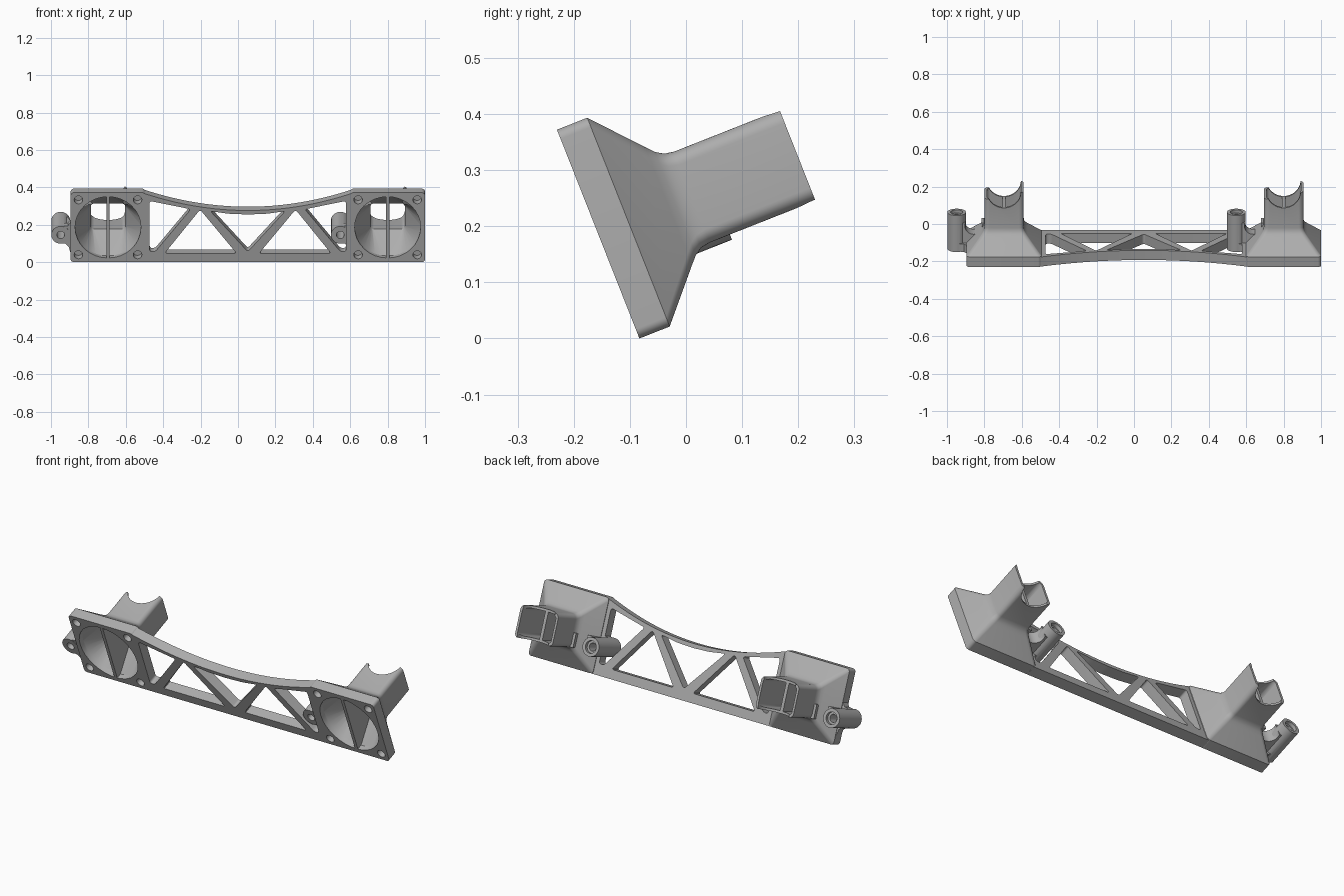
import bpy, bmesh, math
from mathutils import Vector

if "Cube" in bpy.data.objects:
    bpy.data.objects.remove(bpy.data.objects["Cube"])

grey = bpy.data.materials.new("mid grey")
grey.use_nodes = True
colour = (0.42, 0.42, 0.42, 1)
grey.diffuse_color = colour
grey.node_tree.nodes["Principled BSDF"].inputs["Base Color"].default_value = colour

# Tilted frame: x sideways, v up the front face, w backwards through it
TILT = math.radians(21.56)
UP = Vector((0, -math.sin(TILT), math.cos(TILT)))
BACK = Vector((0, math.cos(TILT), math.sin(TILT)))
ORIGIN = Vector((0, -0.083, 0))


def place(x, v, w):
    return ORIGIN + Vector((x, 0, 0)) + UP * v + BACK * w


def loft(name, rings):
    """Closed solid through a row of matching rings."""
    bm = bmesh.new()
    rows = [[bm.verts.new(place(*p)) for p in ring] for ring in rings]
    n = len(rows[0])
    for a, b in zip(rows, rows[1:]):
        for i in range(n):
            j = (i + 1) % n
            bm.faces.new((a[i], a[j], b[j], b[i]))
    bm.faces.new(rows[0])
    bm.faces.new(rows[-1])
    bmesh.ops.recalc_face_normals(bm, faces=bm.faces)
    mesh = bpy.data.meshes.new(name)
    bm.to_mesh(mesh)
    bm.free()
    mesh.materials.append(grey)
    ob = bpy.data.objects.new(name, mesh)
    bpy.context.collection.objects.link(ob)
    return ob


def rounded(cx, cv, hx, hv, r, w, n=8):
    """Rounded rectangle ring; a circle when r nearly equals the half sizes."""
    pts = []
    for q, (sx, sv) in enumerate(((1, 1), (-1, 1), (-1, -1), (1, -1))):
        for k in range(n + 1):
            a = math.pi / 2 * (q + k / n)
            pts.append((cx + sx * (hx - r) + r * math.cos(a),
                        cv + sv * (hv - r) + r * math.sin(a), w))
    return pts


def circle(cx, cv, r, n=32):
    return [(cx + r * math.cos(2 * math.pi * i / n),
             cv + r * math.sin(2 * math.pi * i / n)) for i in range(n)]


def prism(name, pts, w0, w1):
    return loft(name, [[(x, v, w) for x, v in pts] for w in (w0, w1)])


def upright_prism(name, pts, v0, v1):
    return loft(name, [[(x, v, w) for x, w in pts] for v in (v0, v1)])


def box(name, x0, x1, v0, v1, w0, w1):
    return prism(name, [(x0, v0), (x1, v0), (x1, v1), (x0, v1)], w0, w1)


def combine(target, other, op):
    mod = target.modifiers.new("combine", 'BOOLEAN')
    mod.operation = op
    mod.solver = 'EXACT'
    mod.object = other
    bpy.context.view_layer.objects.active = target
    bpy.ops.object.modifier_apply(modifier=mod.name)
    bpy.data.objects.remove(other)


def fillet(poly, r, n=5):
    """Round every corner of a polygon."""
    pts = []
    for i, p in enumerate(poly):
        p = Vector(p)
        a = (Vector(poly[i - 1]) - p)
        b = (Vector(poly[(i + 1) % len(poly)]) - p)
        a = p + a.normalized() * min(r, a.length * 0.45)
        b = p + b.normalized() * min(r, b.length * 0.45)
        for k in range(n + 1):
            t = k / n
            pts.append(tuple(a * (1 - t) ** 2 + p * 2 * t * (1 - t) + b * t * t))
    return pts


def finish(ob):
    bpy.ops.object.select_all(action='DESELECT')
    ob.select_set(True)
    bpy.context.view_layer.objects.active = ob
    bpy.ops.object.shade_smooth_by_angle(angle=math.radians(28))


MID = 0.2  # middle height of the ducts


def duct(name, cx):
    # Square flange narrowing to a rectangular tube
    profile = [(0, 0.2, 0.2, 0.018), (0.058, 0.2, 0.2, 0.018),
               (0.135, 0.127, 0.113, 0.022), (0.148, 0.116, 0.099, 0.023),
               (0.162, 0.108, 0.09, 0.024), (0.18, 0.105, 0.087, 0.025),
               (0.382, 0.105, 0.087, 0.025)]
    body = loft(name, [rounded(cx, MID, hx, hv, r, w) for w, hx, hv, r in profile])

    # Side post, its front lug and the rib that ties it to the tube
    px, pv = cx - 0.253, 0.153
    lug = [(px, 0.2), (cx - 0.215, 0.205), (cx - 0.195, 0.23), (cx - 0.18, 0.23),
           (cx - 0.18, 0.04), (cx - 0.203, 0.055), (cx - 0.21, 0.085),
           (cx - 0.228, 0.102), (px, 0.106)]
    rib = box("rib", px, cx - 0.1, 0.116, 0.192, 0.012, 0.171)
    combine(rib, upright_prism("saddle", circle(cx - 0.163, 0.152, 0.046), 0.05, 0.3),
            'DIFFERENCE')
    combine(body, rib, 'UNION')
    combine(body, prism("lug", lug, 0.01, 0.055), 'UNION')
    combine(body, prism("post", circle(px, pv, 0.05), 0.008, 0.218), 'UNION')
    combine(body, prism("post_bore", circle(px, pv, 0.021, 20), -0.1, 0.3), 'DIFFERENCE')
    combine(body, prism("post_recess", circle(px, pv, 0.033, 24), 0.2, 0.3), 'DIFFERENCE')

    # Round-to-rectangular passage, split by a thin upright divider
    passage = [(-0.01, 0.176, 0.176, 0.175), (0.03, 0.176, 0.176, 0.175),
               (0.16, 0.092, 0.074, 0.018), (0.42, 0.092, 0.074, 0.018)]
    hollow = loft("hollow", [rounded(cx, MID, hx, hv, r, w) for w, hx, hv, r in passage])
    combine(hollow, box("divider", cx - 0.009, cx + 0.009, -0.1, 0.5, -0.1, 0.32),
            'DIFFERENCE')
    combine(body, hollow, 'DIFFERENCE')

    # Round notch across the tube end, with one side cut shorter
    combine(body, upright_prism("notch", circle(cx, 0.385, 0.09, 48), 0, 0.5), 'DIFFERENCE')
    combine(body, box("trim", cx - 0.15, cx - 0.05, 0, 0.5, 0.345, 0.5), 'DIFFERENCE')

    # Corner screw holes
    for sx in (-1, 1):
        for sv in (-1, 1):
            hole = circle(cx + sx * 0.158, MID + sv * 0.158, 0.023, 20)
            combine(body, prism("screw_hole", hole, -0.05, 0.05), 'DIFFERENCE')
    finish(body)


duct("right_duct", -0.695)
duct("left_duct", 0.8)

# Truss beam with an arched top edge
BEAM, HALF = 0.0525, 0.56


def arch(d):
    return 0.297 + 0.1 * (d / HALF) ** 2


steps = [HALF * (i / 16 - 1) for i in range(33)]
outline = [(BEAM - HALF, 0), (BEAM + HALF, 0)]
outline += [(BEAM + d, arch(d)) for d in reversed(steps)]
beam = prism("truss_beam", outline, 0, 0.055)

# Triangular windows, mirrored about the beam middle
side_gap = [(-0.525, 0.06), (-0.495, 0.06), (-0.305, 0.304), (-0.525, 0.352)]
upright_gap = [(-0.445, 0.05), (-0.06, 0.05), (-0.255, 0.302)]
middle_gap = [(0, 0.06), (0.2, 0.293), (0.1, 0.278), (0, 0.274), (-0.1, 0.278), (-0.2, 0.293)]
windows = [middle_gap]
for gap in (side_gap, upright_gap):
    windows += [gap, [(-x, v) for x, v in gap]]
for gap in windows:
    shape = fillet([(BEAM + x, v) for x, v in gap], 0.016)
    combine(beam, prism("window", shape, -0.1, 0.2), 'DIFFERENCE')
finish(beam)
